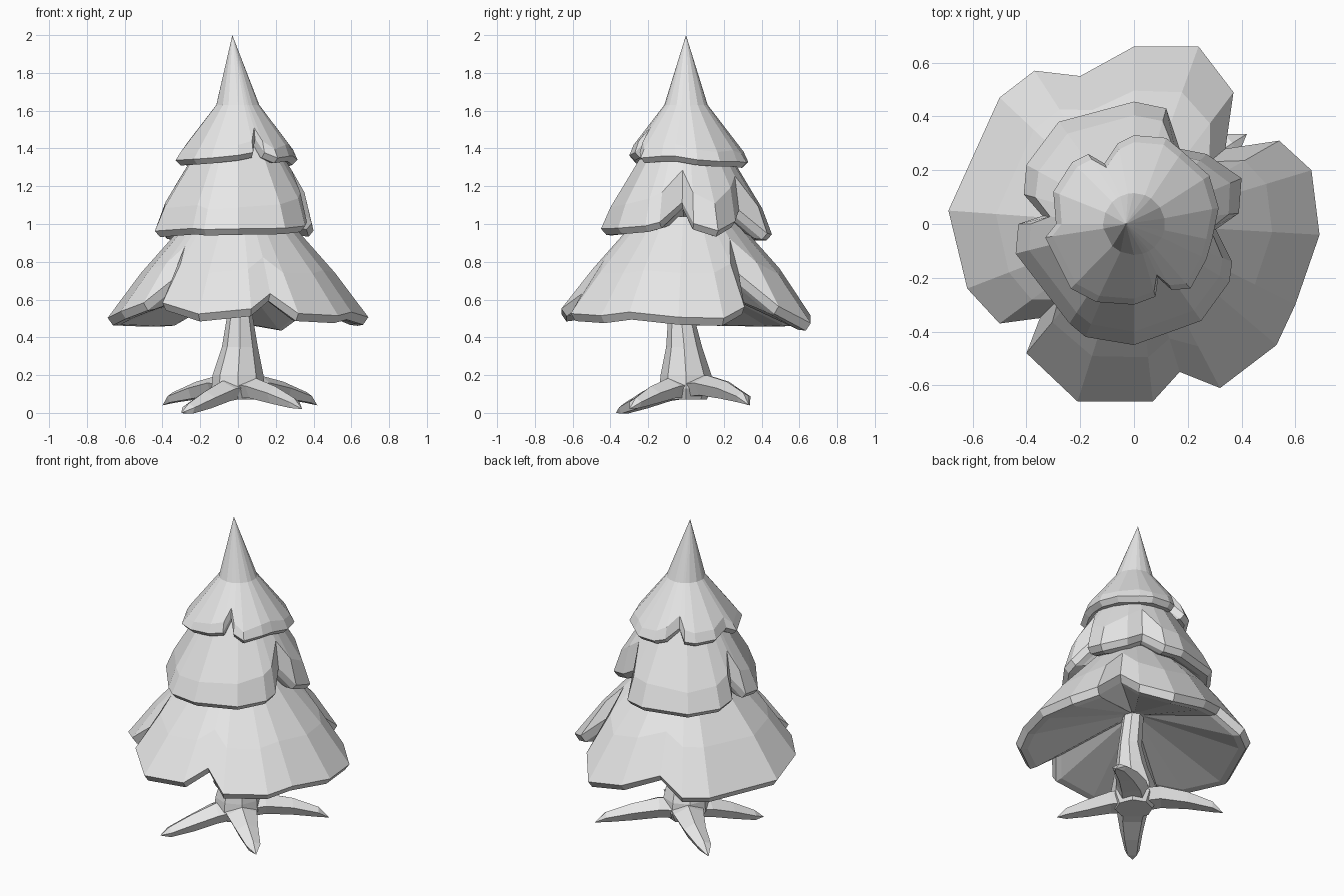
import bpy, bmesh
from math import cos, sin, pi
from mathutils import Vector

default_cube = bpy.data.objects.get("Cube")
if default_cube:
    bpy.data.objects.remove(default_cube, do_unlink=True)

# One plain colour for the whole tree
COLOUR = (0.8, 0.8, 0.8, 1)
grey = bpy.data.materials.new("light grey")
grey.use_nodes = True
grey.diffuse_color = COLOUR
grey.node_tree.nodes["Principled BSDF"].inputs["Base Color"].default_value = COLOUR


def loft(name, rings):
    """Skin a list of equal rings; a ring of one point closes to a tip."""
    bm = bmesh.new()
    loops = [[bm.verts.new(point) for point in ring] for ring in rings]
    for lower, upper in zip(loops, loops[1:]):
        for i in range(len(lower)):
            j = (i + 1) % len(lower)
            if len(upper) == 1:
                bm.faces.new((lower[i], lower[j], upper[0]))
            else:
                bm.faces.new((lower[i], lower[j], upper[j], upper[i]))
    for end in (loops[0], loops[-1]):
        if len(end) > 2:
            bm.faces.new(end)
    bmesh.ops.recalc_face_normals(bm, faces=bm.faces)
    mesh = bpy.data.meshes.new(name)
    bm.to_mesh(mesh)
    bm.free()
    mesh.materials.append(grey)
    obj = bpy.data.objects.new(name, mesh)
    bpy.context.collection.objects.link(obj)


def foliage(name, outline, rim_z, rise, power, top, under, thick, crease, bulge, tip=None):
    """A ragged skirt of needles: notches sit higher and crease only part way up."""
    reach = max(Vector(p).length for p in outline)
    top_r, top_z = top
    under_r, under_z = under
    up = Vector((0, 0, 1))
    rim, middle, crown, lip, hem, roof = [], [], [], [], [], []
    for p in outline:
        flat = Vector((*p, 0))
        way = flat.normalized()
        radius = flat.length
        notch = rise * (reach - radius) ** power
        edge = flat + up * (rim_z + notch - 0.03 * flat.y)
        # The middle ring lies on the plain cone, whatever the outline does
        mid_r = radius + (top_r - radius) * crease
        mid_z = rim_z + (top_z - rim_z) * (reach - mid_r) / (reach - top_r)
        rim.append(edge)
        middle.append(way * mid_r + up * (mid_z + bulge))
        crown.append(way * top_r + up * top_z)
        lip.append(edge - way * 0.028 - up * thick)
        hem.append(edge - way * 0.07 - up * (thick - 0.005))
        roof.append(way * under_r + up * under_z)
    rings = [roof, hem, lip, rim, middle, crown]
    if tip:
        rings.append([Vector(tip)])
    loft(name, rings)


# Foliage tiers, each from its ragged outline
foliage("lower_foliage", [
    (0, .66), (.24, .66), (.37, .49), (.34, .28), (.54, .31), (.66, .2),
    (.69, -.04), (.6, -.3), (.53, -.45), (.32, -.61), (.17, -.55), (.07, -.66),
    (-.21, -.66), (-.4, -.48), (-.35, -.35), (-.5, -.37), (-.62, -.24),
    (-.69, .05), (-.5, .47), (-.37, .57), (-.2, .55)],
    rim_z=.495, rise=.95, power=1, top=(.25, 1.04), under=(.065, .69),
    thick=.04, crease=.4, bulge=.02)

foliage("middle_foliage", [
    (0, .455), (.12, .43), (.17, .28), (.27, .26), (.4, .17), (.39, .04),
    (.305, -.02), (.365, -.14), (.355, -.215), (.25, -.36), (0, -.45),
    (-.18, -.42), (-.24, -.37), (-.44, -.11), (-.43, 0), (-.34, .03),
    (-.41, .11), (-.4, .22), (-.28, .38)],
    rim_z=.955, rise=2.8, power=1.6, top=(.2, 1.42), under=(.2, 1.02),
    thick=.032, crease=.2, bulge=.01)

foliage("upper_foliage", [
    (0, .33), (.12, .32), (.18, .27), (.28, .18), (.315, .06), (.29, -.06),
    (.27, -.13), (.21, -.24), (.14, -.245), (.09, -.2), (.08, -.27), (0, -.3),
    (-.14, -.29), (-.235, -.24), (-.33, -.05), (-.29, 0), (-.3, .12),
    (-.23, .23), (-.17, .26), (-.11, .225), (-.06, .3)],
    rim_z=1.335, rise=3.2, power=1.6, top=(.115, 1.63), under=(.15, 1.38),
    thick=.028, crease=.12, bulge=0, tip=(-.03, 0, 2))


# Trunk, flaring toward the ground
def round_ring(radius, x, y, z, sides=8):
    return [Vector((x + radius * cos(2 * pi * i / sides),
                    y + radius * sin(2 * pi * i / sides), z)) for i in range(sides)]


loft("trunk", [round_ring(*r) for r in (
    (.11, 0, 0, .07), (.14, 0, 0, .13), (.135, 0, 0, .2),
    (.095, .01, -.01, .35), (.07, .01, -.025, .5), (.06, 0, 0, .75))])


# Roots, bent and tapering to blunt points
def root(name, tip, bend):
    tip = Vector(tip)
    run = Vector((tip.x, tip.y, 0))
    side = Vector((-run.y, run.x, 0)).normalized()
    rings = []
    for t, wide, tall, height in ((0, .11, .06, .13), (.3, .095, .058, .11),
                                  (.6, .07, .05, .065), (.88, .045, .03, .02)):
        centre = run * t + side * bend * sin(pi * t)
        centre.z = height + tip.z * t * (2 - t) * 1.5
        rings.append([centre + side * wide * cos(a) + Vector((0, 0, tall * sin(a)))
                      for a in (pi / 2 + 2 * pi * i / 5 for i in range(5))])
    rings.append([tip])
    loft(name, rings)


root("front_right_root", (-.3, -.37, 0), .01)
root("front_left_root", (.34, -.3, .02), -.01)
root("back_left_root", (.42, .335, .04), .02)
root("back_right_root", (-.4, .34, .04), -.03)
